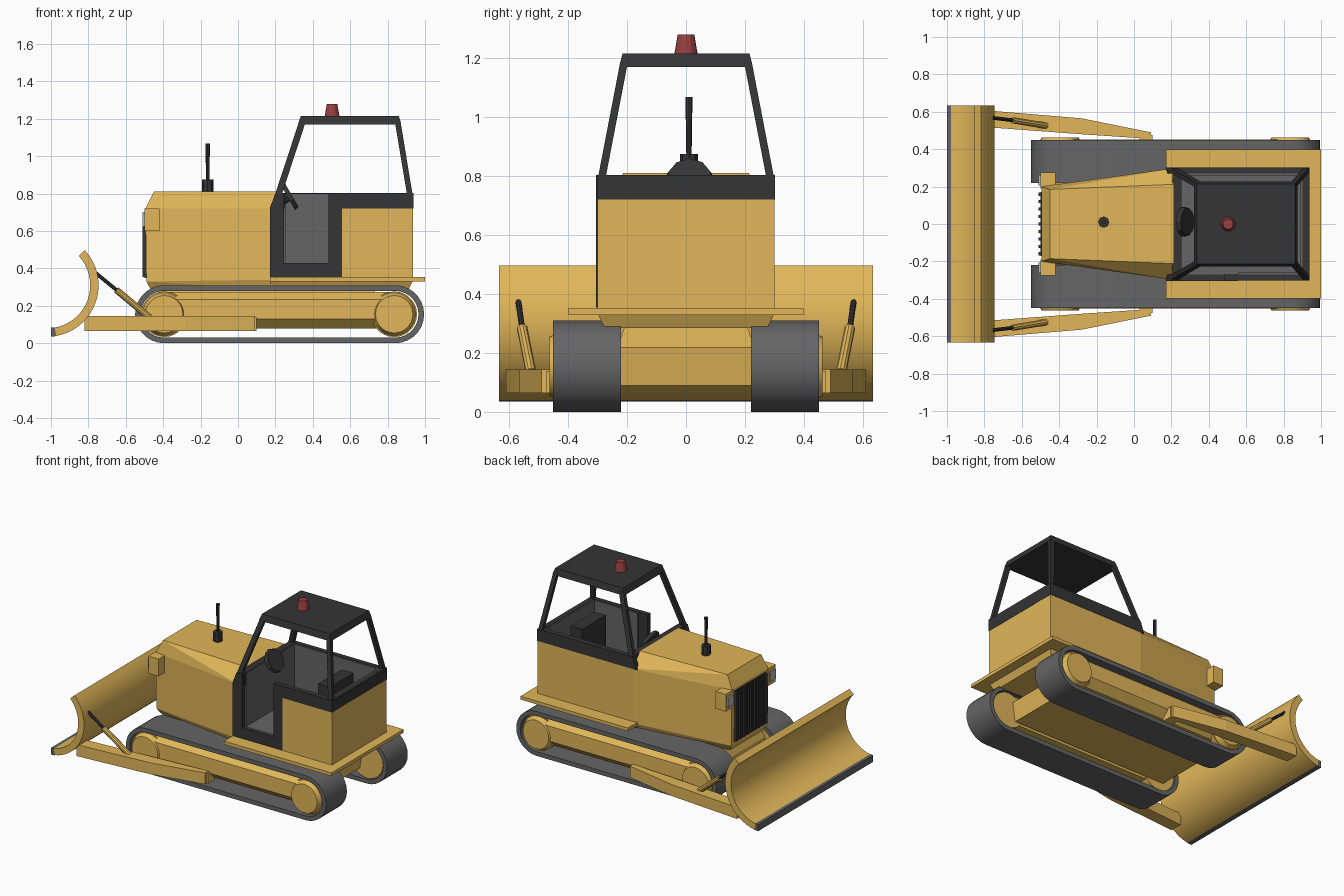
import bpy, bmesh
from math import sin, cos, pi, radians
from mathutils import Vector

if "Cube" in bpy.data.objects:
    bpy.data.objects.remove(bpy.data.objects["Cube"])


def material(name, rgb):
    m = bpy.data.materials.new(name)
    m.diffuse_color = (*rgb, 1)
    m.use_nodes = True
    m.node_tree.nodes["Principled BSDF"].inputs["Base Color"].default_value = m.diffuse_color
    return m


YELLOW = material("yellow_paint", (0.75, 0.47, 0.10))
DARK = material("dark_trim", (0.035, 0.035, 0.035))
GREY = material("mid_grey", (0.13, 0.13, 0.13))
RED = material("beacon_red", (0.32, 0.05, 0.05))
LENS = material("lens", (0.5, 0.5, 0.5))


def finish(name, bm, mat, smooth=False):
    bmesh.ops.recalc_face_normals(bm, faces=bm.faces)
    me = bpy.data.meshes.new(name)
    bm.to_mesh(me)
    bm.free()
    me.materials.append(mat)
    ob = bpy.data.objects.new(name, me)
    bpy.context.collection.objects.link(ob)
    if smooth:
        bpy.context.view_layer.objects.active = ob
        ob.select_set(True)
        bpy.ops.object.shade_smooth_by_angle(angle=radians(30))
        ob.select_set(False)
    return ob


def hull(name, pts, mat):
    bm = bmesh.new()
    for p in pts:
        bm.verts.new(p)
    bmesh.ops.convex_hull(bm, input=bm.verts)
    bmesh.ops.dissolve_limit(bm, angle_limit=0.01, verts=bm.verts, edges=bm.edges)
    return finish(name, bm, mat)


def box(name, x, y, z, mat):
    return hull(name, [(a, b, c) for a in x for b in y for c in z], mat)


def prism(name, poly, lo, hi, mat, axis="y", smooth=False):
    """Extrude a flat outline along y (outline in x,z), z (x,y) or x (y,z)."""
    place = {"y": lambda a, b, t: (a, t, b), "z": lambda a, b, t: (a, b, t),
             "x": lambda a, b, t: (t, a, b)}[axis]
    bm = bmesh.new()
    ends = [[bm.verts.new(place(a, b, t)) for a, b in poly] for t in (lo, hi)]
    for e in ends:
        bm.faces.new(e)
    n = len(poly)
    for i in range(n):
        j = (i + 1) % n
        bm.faces.new((ends[0][i], ends[0][j], ends[1][j], ends[1][i]))
    return finish(name, bm, mat, smooth)


def rod(name, a, b, r1, r2, mat, sides=12, smooth=False):
    a, b = Vector(a), Vector(b)
    bm = bmesh.new()
    bmesh.ops.create_cone(bm, cap_ends=True, segments=sides, radius1=r1, radius2=r2, depth=(b - a).length)
    q = (b - a).to_track_quat("Z", "Y")
    for v in bm.verts:
        v.co = q @ v.co + (a + b) / 2
    return finish(name, bm, mat, smooth)


def stadium(r, x0=-0.395, x1=0.84, z=0.155, n=14):
    right = [(x1 + r * cos(t), z + r * sin(t)) for t in [-pi / 2 + pi * i / n for i in range(n + 1)]]
    left = [(x0 + r * cos(t), z + r * sin(t)) for t in [pi / 2 + pi * i / n for i in range(n + 1)]]
    return right + left


def belt(name, y0, y1):
    bm = bmesh.new()
    loops = [[bm.verts.new((x, y, z)) for x, z in stadium(r)]
             for r, y in ((0.155, y0), (0.155, y1), (0.125, y1), (0.125, y0))]
    n = len(loops[0])
    for k in range(4):
        A, B = loops[k], loops[(k + 1) % 4]
        for i in range(n):
            j = (i + 1) % n
            bm.faces.new((A[i], A[j], B[j], B[i]))
    return finish(name, bm, GREY, True)


# Running gear, push arms, cylinders and lamps, one set per side
for s, side in ((1, "left"), (-1, "right")):
    belt(f"track_belt_{side}", s * 0.22, s * 0.45)
    for x, end in ((-0.395, "front"), (0.835, "rear")):
        rod(f"{end}_wheel_{side}", (x, s * 0.23, 0.155), (x, s * 0.43, 0.155), 0.122, 0.122, YELLOW, 28, True)
        rod(f"{end}_hub_{side}", (x, s * 0.43, 0.155), (x, s * 0.463, 0.155), 0.115, 0.1, YELLOW, 28, True)
    prism(f"track_frame_{side}", [(s * y, z) for y, z in (
        (0.24, 0.08), (0.24, 0.275), (0.40, 0.275), (0.452, 0.235), (0.452, 0.13), (0.40, 0.08))],
        -0.39, 0.83, YELLOW, "x")
    prism(f"push_arm_{side}", [(x, s * y) for x, y in (
        (-0.82, 0.61), (-0.28, 0.565), (0.09, 0.49), (0.09, 0.455), (-0.28, 0.48), (-0.82, 0.52))],
        0.065, 0.145, YELLOW, "z")
    box(f"arm_mount_{side}", (0.03, 0.1), (s * 0.40, s * 0.475), (0.065, 0.14), YELLOW)
    foot, mid, tip = (-0.47, s * 0.525, 0.135), (-0.65, s * 0.555, 0.285), (-0.76, s * 0.568, 0.375)
    rod(f"cylinder_{side}", foot, mid, 0.018, 0.018, YELLOW, 10)
    rod(f"cylinder_rod_{side}", mid, tip, 0.01, 0.01, DARK, 8)
    box(f"headlight_{side}", (-0.5, -0.42), (s * 0.19, s * 0.275), (0.6, 0.72), YELLOW)
    box(f"headlight_lens_{side}", (-0.51, -0.5), (s * 0.205, s * 0.262), (0.625, 0.695), LENS)

# Blade with curved section and grey cutting edge
arc = [radians(-80 + 123 * i / 18) for i in range(19)]
section = [(-1.02 + 0.275 * cos(t), 0.31 + 0.275 * sin(t)) for t in arc]
section += [(-1.02 + 0.23 * cos(t), 0.31 + 0.23 * sin(t)) for t in reversed(arc)]
prism("blade", section, -0.633, 0.633, YELLOW, smooth=True)
prism("cutting_edge", [(-1, 0.036), (-1, 0.083), (-0.978, 0.084), (-0.97, 0.038)], -0.633, 0.633, GREY)

# Chassis and hood
hull("undercarriage", [(x, s * y, z) for s in (1, -1) for x, y, z in (
    (-0.43, 0.23, 0.09), (0.78, 0.23, 0.09), (-0.45, 0.23, 0.22), (0.8, 0.23, 0.22),
    (-0.42, 0.21, 0.285), (0.72, 0.21, 0.285))], YELLOW)
hull("hood", [(x, s * y, z) for s in (1, -1) for x, y, z in (
    (-0.465, 0.175, 0.285), (-0.49, 0.2, 0.33), (-0.495, 0.2, 0.72), (-0.45, 0.185, 0.81),
    (0.21, 0.275, 0.285), (0.21, 0.298, 0.34), (0.21, 0.298, 0.72), (0.21, 0.212, 0.81))], YELLOW)
hull("rear_skirt", [(x, s * y, z) for s in (1, -1) for x, y, z in (
    (0.17, 0.275, 0.285), (0.91, 0.275, 0.285), (0.17, 0.3, 0.335), (0.935, 0.3, 0.335))], YELLOW)
box("fender_plate", (0.17, 1.0), (-0.398, 0.398), (0.33, 0.353), YELLOW)

# Grille
box("grille_panel", (-0.5, -0.48), (-0.17, 0.17), (0.35, 0.705), DARK)
for i in range(9):
    y = -0.16 + 0.04 * i
    box(f"grille_bar_{i + 1}", (-0.51, -0.5), (y - 0.009, y + 0.009), (0.355, 0.70), DARK)

# Exhaust
rod("exhaust_base", (-0.162, 0.01, 0.805), (-0.162, 0.01, 0.875), 0.03, 0.03, DARK, 8)
rod("exhaust_pipe", (-0.162, 0.01, 0.87), (-0.162, 0.01, 1.068), 0.009, 0.012, DARK, 8)

# Open cab tub: yellow walls, dark upper band, grey lining
box("cab_floor", (0.2, 0.93), (-0.295, 0.295), (0.335, 0.42), YELLOW)
box("cab_wall_left", (0.2, 0.935), (0.27, 0.3), (0.335, 0.72), YELLOW)
box("cab_wall_right", (0.555, 0.935), (-0.3, -0.27), (0.335, 0.72), YELLOW)
box("cab_wall_rear", (0.9, 0.935), (-0.27, 0.27), (0.335, 0.72), YELLOW)
prism("band_left", [(0.17, 0.72), (0.935, 0.72), (0.935, 0.803), (0.2, 0.803)], 0.27, 0.302, DARK)
box("band_right", (0.555, 0.935), (-0.302, -0.27), (0.72, 0.803), DARK)
box("band_rear", (0.9, 0.937), (-0.302, 0.302), (0.72, 0.803), DARK)
box("band_front", (0.205, 0.25), (-0.29, 0.29), (0.72, 0.803), DARK)
prism("door_frame", [(0.17, 0.355), (0.555, 0.355), (0.555, 0.803), (0.485, 0.803), (0.485, 0.43),
                     (0.245, 0.43), (0.245, 0.803), (0.2, 0.803), (0.17, 0.72)], -0.304, -0.27, DARK)
box("lining_floor", (0.24, 0.9), (-0.27, 0.27), (0.42, 0.43), GREY)
box("lining_left", (0.25, 0.9), (0.26, 0.27), (0.43, 0.8), GREY)
box("lining_right", (0.555, 0.9), (-0.27, -0.26), (0.43, 0.8), GREY)
box("lining_rear", (0.89, 0.9), (-0.26, 0.26), (0.43, 0.8), GREY)
box("lining_front", (0.21, 0.255), (-0.27, 0.27), (0.43, 0.8), GREY)

# Seat, steering column and wheel
box("seat_base", (0.54, 0.8), (-0.13, 0.13), (0.43, 0.57), DARK)
box("seat_back", (0.71, 0.8), (-0.13, 0.13), (0.57, 0.795), DARK)
rod("steering_column", (0.22, 0.012, 0.75), (0.275, 0.012, 0.79), 0.025, 0.025, DARK, 8)
rod("steering_wheel", (0.265, 0.012, 0.782), (0.286, 0.012, 0.794), 0.082, 0.075, DARK, 10)

# Cab posts, roof and beacon
for s, side in ((1, "left"), (-1, "right")):
    for end, xb, xt, w in (("front", 0.193, 0.328, 0.036), ("rear", 0.936, 0.868, -0.03)):
        hull(f"{end}_post_{side}",
             [(xb + a, s * (0.301 - b), 0.78) for a in (0, w) for b in (0, 0.026)] +
             [(xt + a, s * (0.222 - b), 1.19) for a in (0, w) for b in (0, 0.026)], DARK)
hull("cab_roof", [(x, y, 1.17) for x in (0.32, 0.873) for y in (-0.226, 0.226)] +
     [(x, y, 1.215) for x in (0.336, 0.86) for y in (-0.215, 0.215)], DARK)
rod("beacon", (0.503, 0, 1.21), (0.503, 0, 1.28), 0.04, 0.028, RED, 12)
